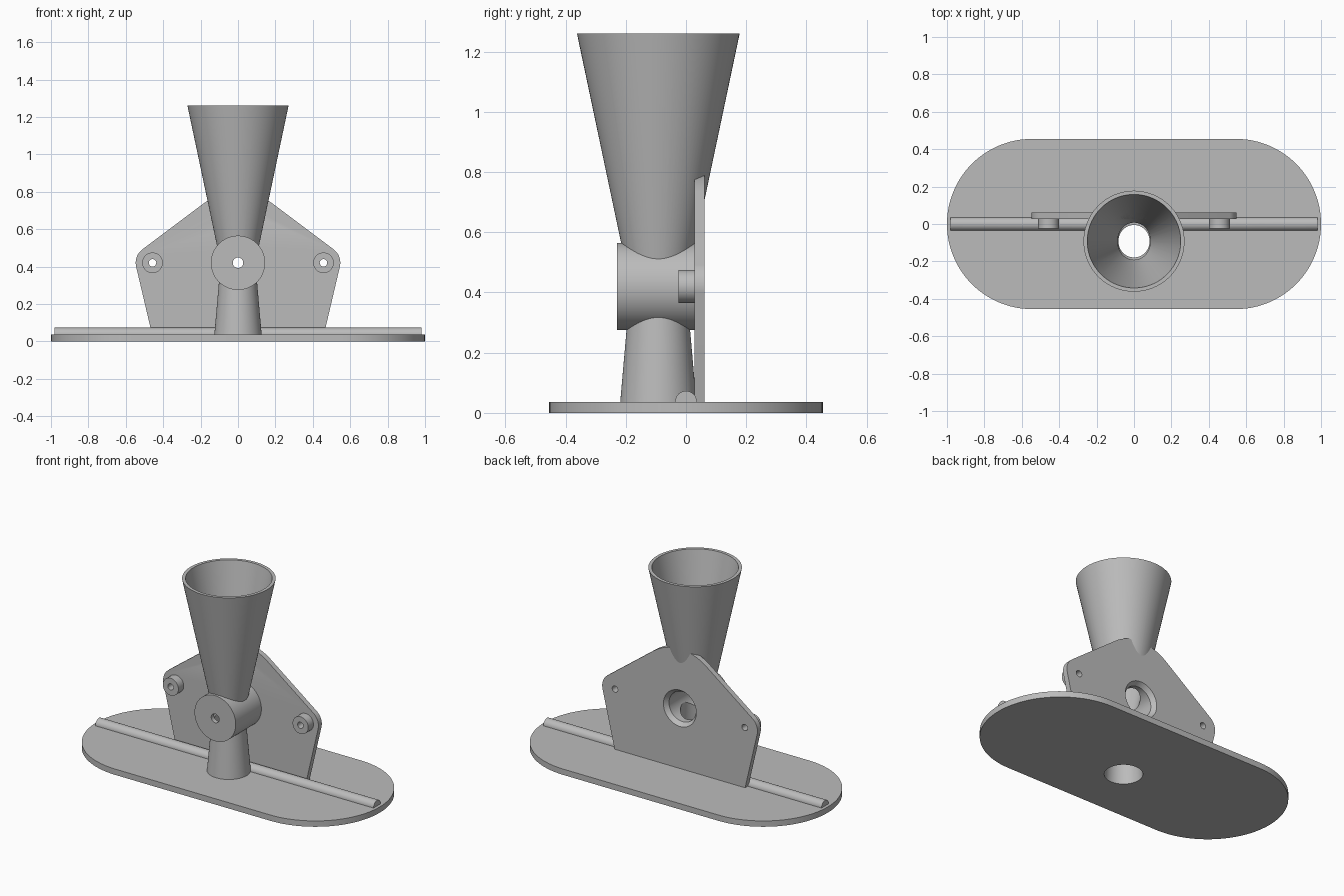
import bpy, bmesh
from math import sin, cos, pi, radians
from mathutils import Matrix

if "Cube" in bpy.data.objects:
    bpy.data.objects.remove(bpy.data.objects["Cube"])

grey = bpy.data.materials.new("plain grey")
grey.use_nodes = True
GREY = (0.5, 0.5, 0.5, 1)
grey.diffuse_color = GREY
grey.node_tree.nodes["Principled BSDF"].inputs["Base Color"].default_value = GREY

TUBE_Y = -0.092    # upright axis of the funnel
HUB_Z = 0.42       # height of the hub and the bosses
BOSS_X = 0.457
TURN = {"X": Matrix.Rotation(pi / 2, 4, "Y"),
        "Y": Matrix.Rotation(-pi / 2, 4, "X"),
        "Z": Matrix.Identity(4)}


def finish(name, bm, matrix):
    bm.transform(matrix)
    bmesh.ops.recalc_face_normals(bm, faces=bm.faces)
    mesh = bpy.data.meshes.new(name)
    bm.to_mesh(mesh)
    bm.free()
    mesh.materials.append(grey)
    obj = bpy.data.objects.new(name, mesh)
    bpy.context.collection.objects.link(obj)
    return obj


def revolve(name, profile, origin=(0, 0, 0), axis="Z", sides=96):
    """Solid of revolution from (radius, height) pairs, capped at both ends."""
    bm = bmesh.new()
    rings = [[bm.verts.new((r * cos(2 * pi * i / sides), r * sin(2 * pi * i / sides), h))
              for i in range(sides)] for r, h in profile]
    for low, high in zip(rings, rings[1:]):
        for i in range(sides):
            j = (i + 1) % sides
            bm.faces.new((low[i], low[j], high[j], high[i]))
    bm.faces.new(rings[0])
    bm.faces.new(rings[-1])
    return finish(name, bm, Matrix.Translation(origin) @ TURN[axis])


def slab(name, outline, depth, matrix):
    """Flat outline extruded along its own z."""
    bm = bmesh.new()
    face = bm.faces.new([bm.verts.new((x, y, 0)) for x, y in outline])
    new = bmesh.ops.extrude_face_region(bm, geom=[face])["geom"]
    verts = [v for v in new if isinstance(v, bmesh.types.BMVert)]
    bmesh.ops.translate(bm, verts=verts, vec=(0, 0, depth))
    return finish(name, bm, matrix)


def arc(cx, cy, r, start, end, steps=24):
    angles = [radians(start + (end - start) * i / steps) for i in range(steps + 1)]
    return [(cx + r * cos(a), cy + r * sin(a)) for a in angles]


# Base with round ends and the ridge along it
base = slab("base", arc(0.545, 0, 0.455, -90, 90, 48) + arc(-0.545, 0, 0.455, 90, 270, 48),
            0.037, Matrix.Identity(4))
ridge = revolve("base_ridge", [(0.036, -0.98), (0.036, 0.98)], (0, 0, 0.037), "X", 48)

# Upright back plate with rounded shoulders
outline = ([(-0.458, 0.03), (0.458, 0.03)]
           + arc(BOSS_X, HUB_Z, 0.09, -13, 53)
           + arc(0, 0.488, 0.31, 53, 127)
           + arc(-BOSS_X, HUB_Z, 0.09, 127, 193))
plate = slab("back_plate", outline, 0.034,
             Matrix.Translation((0, 0.062, 0)) @ Matrix.Rotation(pi / 2, 4, "X"))

# Funnel narrowing to the hub, then flaring into the stem
funnel = revolve("funnel_and_stem",
                 [(0.127, 0.03), (0.093, HUB_Z), (0.266, 1.24), (0.27, 1.26)], (0, TUBE_Y, 0))
hub = revolve("hub", [(0.145, -0.23), (0.145, 0.035)], (0, 0, HUB_Z), "Y")
bosses = [revolve(side + "_boss", [(0.055, -0.025), (0.055, 0.035)], (x, 0, HUB_Z), "Y", 48)
          for side, x in (("left", BOSS_X), ("right", -BOSS_X))]

# Hollows: upright bore, hub cavity open at the back, front hole, boss holes
bore = revolve("bore_cutter", [(0.113, -0.05), (0.08, HUB_Z), (0.254, 1.28)], (0, TUBE_Y, 0))
cavity = revolve("cavity_cutter", [(0.095, -0.2), (0.095, 0.035), (0.117, 0.064), (0.117, 0.1)],
                 (0, 0, HUB_Z), "Y")
hole = revolve("hole_cutter", [(0.028, -0.3), (0.028, -0.15)], (0, 0, HUB_Z), "Y", 32)
pins = [revolve("pin_cutter", [(0.02, -0.1), (0.02, 0.1)], (x, 0, HUB_Z), "Y", 32)
        for x in (BOSS_X, -BOSS_X)]

cuts = {base: [bore], ridge: [bore], funnel: [bore, cavity],
        hub: [bore, cavity, hole], plate: [bore, cavity] + pins,
        bosses[0]: [pins[0]], bosses[1]: [pins[1]]}
for part, cutters in cuts.items():
    bpy.ops.object.select_all(action="DESELECT")
    part.select_set(True)
    bpy.context.view_layer.objects.active = part
    for cutter in cutters:
        mod = part.modifiers.new("cut", "BOOLEAN")
        mod.operation, mod.solver, mod.object = "DIFFERENCE", "EXACT", cutter
        bpy.ops.object.modifier_apply(modifier=mod.name)
    bpy.ops.object.shade_smooth_by_angle(angle=radians(30))

for cutter in [bore, cavity, hole] + pins:
    bpy.data.objects.remove(cutter)
